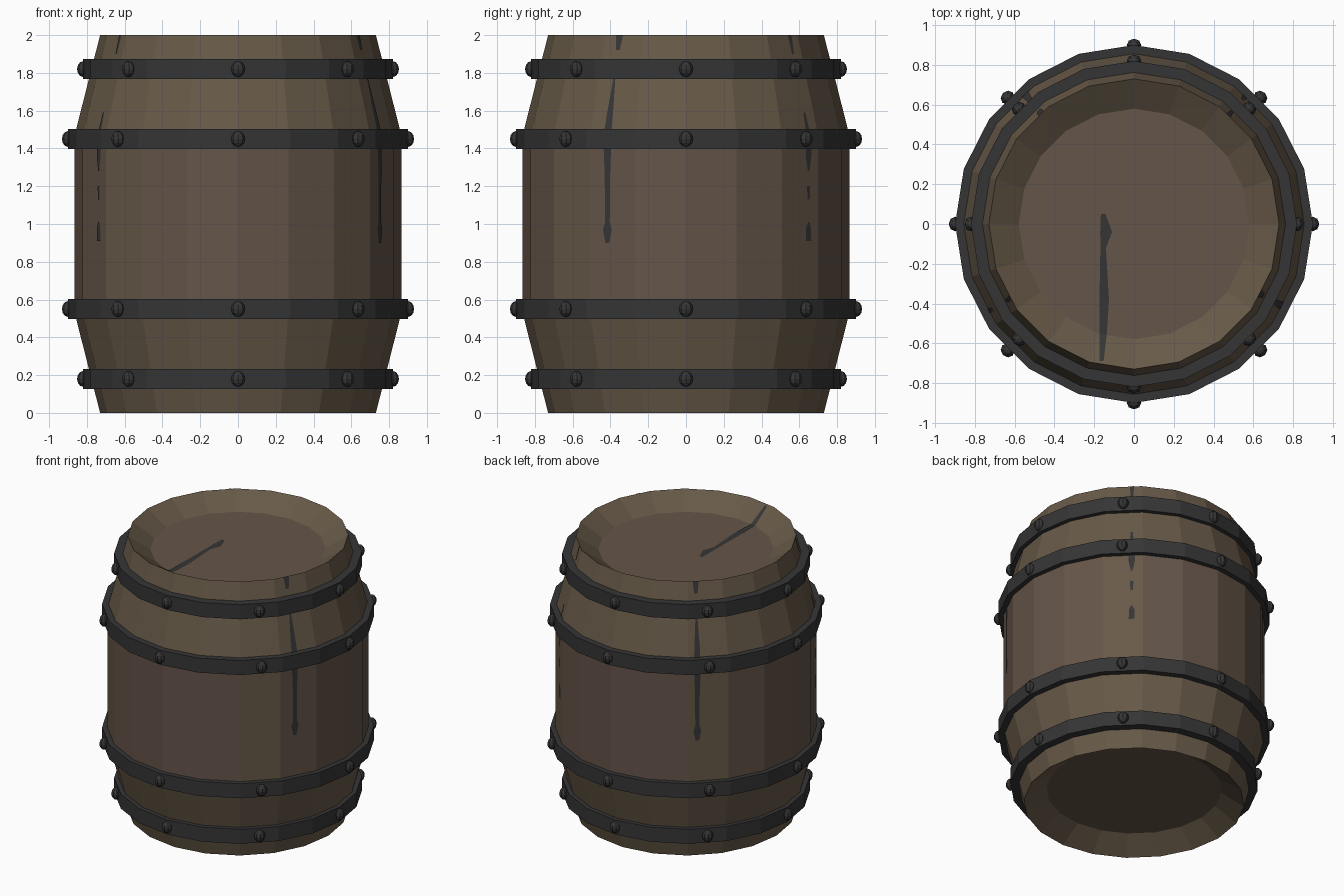
import bpy, bmesh, math
from mathutils import Vector, Matrix

if "Cube" in bpy.data.objects:
    bpy.data.objects.remove(bpy.data.objects["Cube"])

SIDES = 20


def material(name, rgb):
    m = bpy.data.materials.new(name)
    m.diffuse_color = (*rgb, 1)
    m.use_nodes = True
    m.node_tree.nodes["Principled BSDF"].inputs["Base Color"].default_value = m.diffuse_color
    return m


wood = material("olive brown wood", (0.135, 0.100, 0.064))
warm_wood = material("warm brown wood", (0.128, 0.090, 0.066))
iron = material("dark iron", (0.036, 0.036, 0.037))


def finish(name, bm, mats):
    mesh = bpy.data.meshes.new(name)
    bm.to_mesh(mesh)
    bm.free()
    for m in mats:
        mesh.materials.append(m)
    ob = bpy.data.objects.new(name, mesh)
    bpy.context.collection.objects.link(ob)
    return ob


def lathe(bm, profile, closed=False):
    """Revolve (radius, z) points into a faceted shell."""
    rings = []
    for r, z in profile:
        rings.append([bm.verts.new((r * math.cos(2 * math.pi * i / SIDES),
                                    r * math.sin(2 * math.pi * i / SIDES), z))
                      for i in range(SIDES)])
    pairs = list(zip(rings, rings[1:]))
    if closed:
        pairs.append((rings[-1], rings[0]))
    for a, b in pairs:
        for i in range(SIDES):
            j = (i + 1) % SIDES
            bm.faces.new((a[i], a[j], b[j], b[i]))
    if not closed:
        bm.faces.new(rings[0][::-1])
        bm.faces.new(rings[-1])
    bmesh.ops.recalc_face_normals(bm, faces=bm.faces)


# Barrel body with sunken lids
LID_R, DEPTH = 0.58, 0.10
bm = bmesh.new()
lathe(bm, [(LID_R, DEPTH), (0.73, 0), (0.865, 0.53), (0.865, 1.47),
           (0.73, 2), (LID_R, 2 - DEPTH)])
for f in bm.faces:
    n = f.normal
    middle = abs(n.z) < 0.05 and max(abs(n.x), abs(n.y)) > 0.87
    if middle or abs(n.z) > 0.95:
        f.material_index = 1
finish("barrel_body", bm, [wood, warm_wood])

# Iron hoops, each with eight rivets
for name, z, r in (("bottom_hoop", 0.18, 0.82), ("lower_hoop", 0.55, 0.90),
                   ("upper_hoop", 1.45, 0.90), ("top_hoop", 1.82, 0.82)):
    bm = bmesh.new()
    h, inner = 0.053, r - 0.07
    lathe(bm, [(inner, z - h), (r, z - h), (r, z + h), (inner, z + h)], closed=True)
    finish(name, bm, [iron])
    bm = bmesh.new()
    for k in range(8):
        a = k * math.pi / 4
        pos = Matrix.Translation((r * math.cos(a), r * math.sin(a), z))
        m = pos @ Matrix.Rotation(a, 4, 'Z') @ Matrix.Diagonal((0.032, 0.037, 0.042, 1))
        bmesh.ops.create_uvsphere(bm, u_segments=8, v_segments=6, radius=1, matrix=m)
    finish(name + "_rivets", bm, [iron])


# Dark cracks: thin plates lying on the staves
def body_radius(z):
    edge = min(z, 2 - z)
    return 0.73 + 0.135 * min(edge / 0.53, 1)


def crack(bm, azimuth, outline):
    """outline: (z, half width) points along the crack."""
    step = 360 / SIDES
    centre = (math.floor(azimuth / step) + 0.5) * step
    a, off = math.radians(centre), math.radians(azimuth - centre)
    n = Vector((math.cos(a), math.sin(a), 0))
    t = Vector((-n.y, n.x, 0))
    rows = []
    for z, w in outline:
        d = body_radius(z) * math.cos(math.pi / SIDES)
        mid = n * (d + 0.004) + t * d * math.tan(off) + Vector((0, 0, z))
        rows.append((bm.verts.new(mid - t * w), bm.verts.new(mid + t * w)))
    for p, q in zip(rows, rows[1:]):
        bm.faces.new((p[0], p[1], q[1], q[0]))


bm = bmesh.new()
for az in (-29, 130):
    crack(bm, az, [(0.90, 0.012), (0.97, 0.026), (1.01, 0.014), (1.25, 0.016), (1.40, 0.022)])
    crack(bm, az, [(1.47, 0.022), (1.58, 0.018), (1.77, 0.006)])
    crack(bm, az, [(1.92, 0.012), (2.0, 0.02)])
for az in (49, -149):
    crack(bm, az, [(0.91, 0.02), (0.98, 0.018), (1.01, 0.005)])
    crack(bm, az, [(1.13, 0.008), (1.20, 0.012)])
    crack(bm, az, [(1.28, 0.006), (1.36, 0.022), (1.40, 0.02)])
    crack(bm, az, [(1.47, 0.015), (1.59, 0.008)])
    crack(bm, az, [(1.90, 0.008), (2.0, 0.014)])
finish("stave_cracks", bm, [iron])

# Crack across the top lid and up its sloping rim
bm = bmesh.new()
rows = []
for x, y, w in ((-0.155, 0.05, 0.012), (-0.14, -0.04, 0.03), (-0.155, -0.12, 0.014),
                (-0.15, -0.38, 0.024), (-0.155, -0.555, 0.018), (-0.163, -0.69, 0.01)):
    z = 2 - DEPTH + 0.004 + max(0, math.hypot(x, y) - LID_R * 0.99) * DEPTH / (0.73 - LID_R)
    rows.append((bm.verts.new((x - w, y, z)), bm.verts.new((x + w, y, z))))
for p, q in zip(rows, rows[1:]):
    bm.faces.new((p[0], q[0], q[1], p[1]))
finish("lid_crack", bm, [iron])
